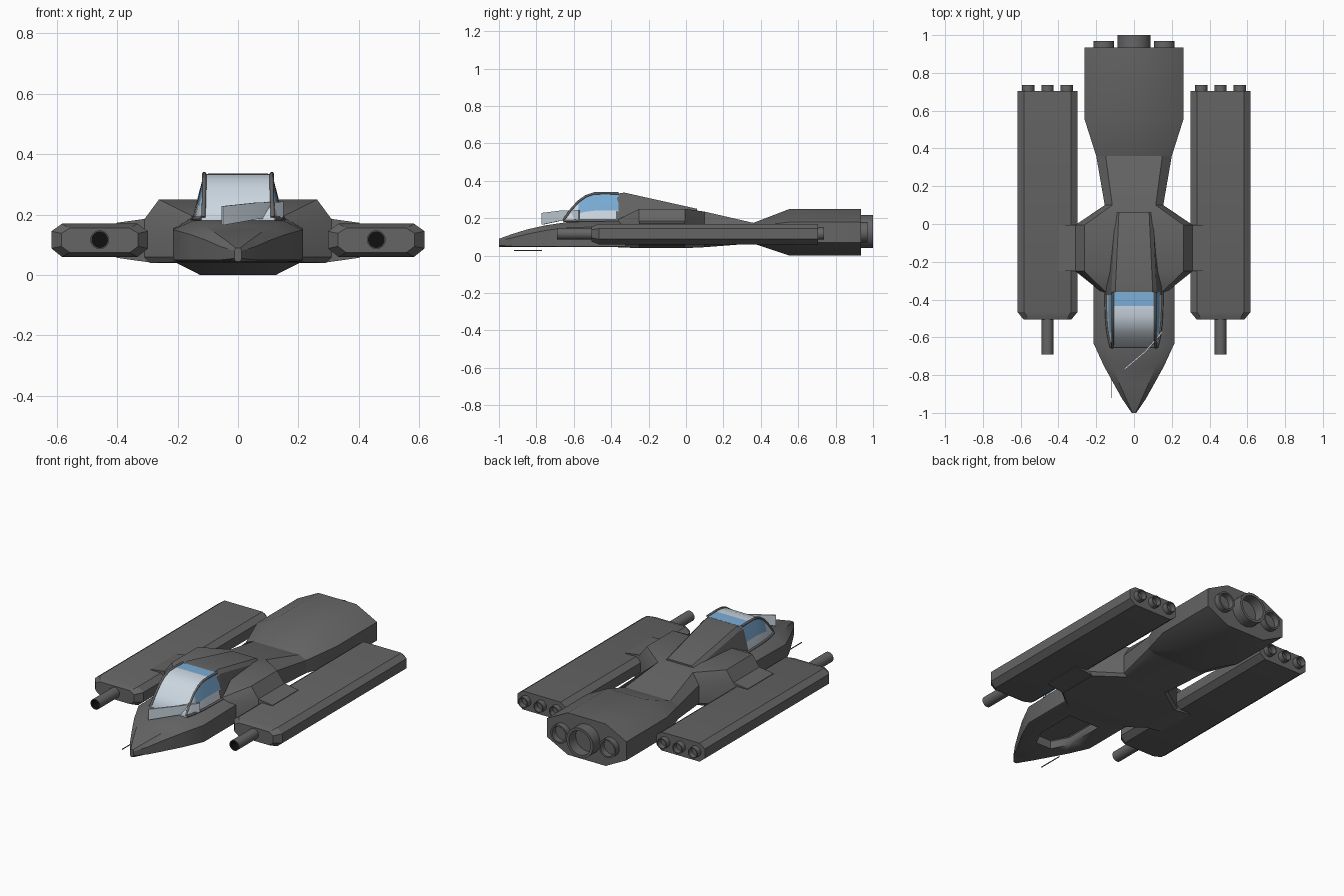
import bpy, bmesh, math

if "Cube" in bpy.data.objects:
    bpy.data.objects.remove(bpy.data.objects["Cube"])


def material(name, rgb):
    m = bpy.data.materials.new(name)
    m.diffuse_color = (*rgb, 1)
    m.use_nodes = True
    m.node_tree.nodes["Principled BSDF"].inputs["Base Color"].default_value = m.diffuse_color
    return m


HULL = material("dark grey hull", (0.13, 0.13, 0.13))
PALE = material("pale glass", (0.60, 0.68, 0.75))
BLUE = material("blue glass", (0.20, 0.42, 0.68))
BLACK = material("black bore", (0.005, 0.005, 0.005))


def finish(name, bm, mats=(HULL,), angle=30):
    bmesh.ops.recalc_face_normals(bm, faces=bm.faces)
    me = bpy.data.meshes.new(name)
    bm.to_mesh(me)
    bm.free()
    for m in mats:
        me.materials.append(m)
    me.shade_smooth()
    me.set_sharp_from_angle(angle=math.radians(angle))
    ob = bpy.data.objects.new(name, me)
    bpy.context.collection.objects.link(ob)
    return ob


def loft(name, rings, mats=(HULL,), rule=None, angle=30):
    """Skin closed rings of equal point count and cap both ends."""
    bm = bmesh.new()
    vs = [[bm.verts.new(p) for p in r] for r in rings]
    n = len(vs[0])
    for a, b in zip(vs, vs[1:]):
        for i in range(n):
            j = (i + 1) % n
            bm.faces.new((a[i], a[j], b[j], b[i]))
    bm.faces.new(vs[0])
    bm.faces.new(vs[-1])
    if rule:
        for f in bm.faces:
            f.material_index = rule(f.calc_center_median())
    return finish(name, bm, mats, angle)


def octagon(y, hw, zlo, zhi, tx, top, bx, bot, cx=0):
    half = [(tx, top), (hw, zhi), (hw, zlo), (bx, bot)]
    pts = half + [(-x, z) for x, z in reversed(half)]
    return [(cx + x, y, z) for x, z in pts]


def tube(name, x, z, r, y0, y1, depth=0.8, bore=HULL, wall=0.82, n=24):
    """Hollow round tube along y, open at y1."""
    yi = y1 + (y0 - y1) * depth
    prof = [(r, y0), (r, y1), (r * wall, y1), (r * wall, yi)]
    bm = bmesh.new()
    rows = [[bm.verts.new((x + q * math.cos(2 * math.pi * i / n), y,
                           z + q * math.sin(2 * math.pi * i / n)))
             for i in range(n)] for q, y in prof]
    for k, (a, b) in enumerate(zip(rows, rows[1:])):
        for i in range(n):
            j = (i + 1) % n
            bm.faces.new((a[i], a[j], b[j], b[i])).material_index = int(k == 2)
    bm.faces.new(rows[-1]).material_index = 1
    bm.faces.new(rows[0])
    return finish(name, bm, (HULL, bore))


# Nose hull
nose = loft("nose_hull", [octagon(*s) for s in [
    (-1.0, .012, .055, .08, .008, .09, .008, .045),
    (-.93, .06, .05, .095, .04, .115, .045, .045),
    (-.85, .105, .05, .115, .075, .14, .085, .045),
    (-.75, .16, .05, .135, .115, .162, .14, .045),
    (-.63, .215, .05, .15, .15, .18, .2, .045),
    (-.36, .215, .05, .155, .16, .185, .2, .045),
    (-.22, .215, .05, .155, .16, .185, .2, .045)]])

# Recessed bay under the nose
cutter = loft("bay_cutter", [octagon(*s) for s in [
    (-.76, .05, .03, .09, .045, .095, .045, .02),
    (-.66, .10, .03, .09, .095, .095, .095, .02),
    (-.42, .10, .03, .09, .095, .095, .095, .02)]])
cutter.hide_render = True
mod = nose.modifiers.new("bay", "BOOLEAN")
mod.operation, mod.solver, mod.object = "DIFFERENCE", "EXACT", cutter
bpy.context.view_layer.objects.active = nose
bpy.ops.object.modifier_apply(modifier="bay")
bpy.data.objects.remove(cutter)

# Centre body tapering into the neck
loft("centre_body", [octagon(*s) for s in [
    (-.37, .16, .06, .17, .14, .19, .14, .045),
    (-.25, .31, .06, .185, .262, .25, .29, .04),
    (-.005, .31, .06, .185, .262, .25, .29, .04),
    (.10, .155, .06, .17, .115, .235, .13, .045),
    (.36, .20, .08, .155, .15, .175, .16, .065)]])

# Engine block
loft("engine_block", [octagon(*s) for s in [
    (.36, .20, .08, .155, .15, .175, .16, .065),
    (.555, .262, .07, .18, .125, .25, .125, 0),
    (.935, .262, .07, .18, .125, .25, .125, 0)]])
tube("main_nozzle", 0, .128, .088, .92, 1.0)
for s in (-1, 1):
    tube("side_nozzle", s * .16, .125, .055, .92, .97)

# Spine fairing behind the canopy
def arch(y, top, hw, base_hw, base):
    c = .02
    half = [(hw - c, top), (hw, top - c), (base_hw, base)]
    return [(x, y, z) for x, z in half + [(-x, z) for x, z in reversed(half)]]


loft("spine_fairing", [arch(-.375, .33, .118, .155, .17),
                       arch(-.33, .337, .118, .155, .17),
                       arch(.06, .25, .10, .11, .17)])

# Canopy glass, pale with a blue rear band and blue upper side windows
def canopy_ring(y, top, hw, base_hw):
    zs = [top, .19 + (top - .19) * .35, .18]
    xs = [hw, hw + (base_hw - hw) * .65, base_hw]
    half = list(zip(xs, zs))
    return [(x, y, z) for x, z in half + [(-x, z) for x, z in reversed(half)]]


profile = [(-.655, .19, .115, .12), (-.62, .24, .113, .13), (-.575, .29, .112, .138),
           (-.535, .318, .112, .143), (-.49, .333, .112, .146),
           (-.435, .335, .112, .148), (-.36, .333, .112, .15)]


def glass_rule(c):
    side = abs(c.x) > .09 and c.z > .25 and c.y > -.56
    band = c.y > -.43 and c.z > .3
    return int(side or band)


loft("canopy_glass", [canopy_ring(*p) for p in profile], (PALE, BLUE), glass_rule, 40)

# Canopy frame rails along both edges
for s in (-1, 1):
    for nm, pts in (("canopy_rail", [(s * hw, y, t) for y, t, hw, b in profile]),
                    ("canopy_sill", [(s * b, y, .187) for y, t, hw, b in profile])):
        cu = bpy.data.curves.new(nm, "CURVE")
        cu.dimensions = "3D"
        cu.bevel_depth, cu.bevel_resolution, cu.use_fill_caps = .007, 1, True
        sp = cu.splines.new("POLY")
        sp.points.add(len(pts) - 1)
        for p, co in zip(sp.points, pts):
            p.co = (*co, 1)
        cu.materials.append(HULL)
        bpy.context.collection.objects.link(bpy.data.objects.new(nm, cu))

# Loose slanted glass panel in front of the canopy
loft("glass_panel", [[(x + d, y - d, z) for d, z in
                      ((-.003, lo), (.003, lo), (.003, hi), (-.003, hi))]
                     for x, y, lo, hi in [(-.052, -.77, .165, .228),
                                          (.06, -.675, .185, .24),
                                          (.148, -.572, .19, .243)]], (PALE,))

# Thin probe under the nose
loft("nose_probe", [[(-.12 + dx, y, .027 + dz) for dx, dz in
                     ((-.002, -.002), (.002, -.002), (.002, .002), (-.002, .002))]
                    for y in (-.92, -.77)])

# Side pods with pylons, guns and exhausts
for s in (-1, 1):
    cx = s * .458
    loft("side_pod", [octagon(*p, cx=cx) for p in [
        (-.505, .127, .095, .138, .10, .155, .10, .075),
        (-.465, .16, .088, .145, .125, .17, .125, .06),
        (.705, .16, .088, .145, .125, .17, .125, .06)]])
    loft("pylon", [[(s * x, y, z) for x, z in
                    ((.28, .04), (.402, .057), (.402, .173), (.28, .19))]
                   for y in (-.25, -.005)])
    tube("gun_barrel", cx, .117, .031, -.49, -.69, .7, BLACK, .85)
    for dx in (-.102, 0, .102):
        tube("pod_exhaust", cx + dx, .117, .032, .69, .737)
